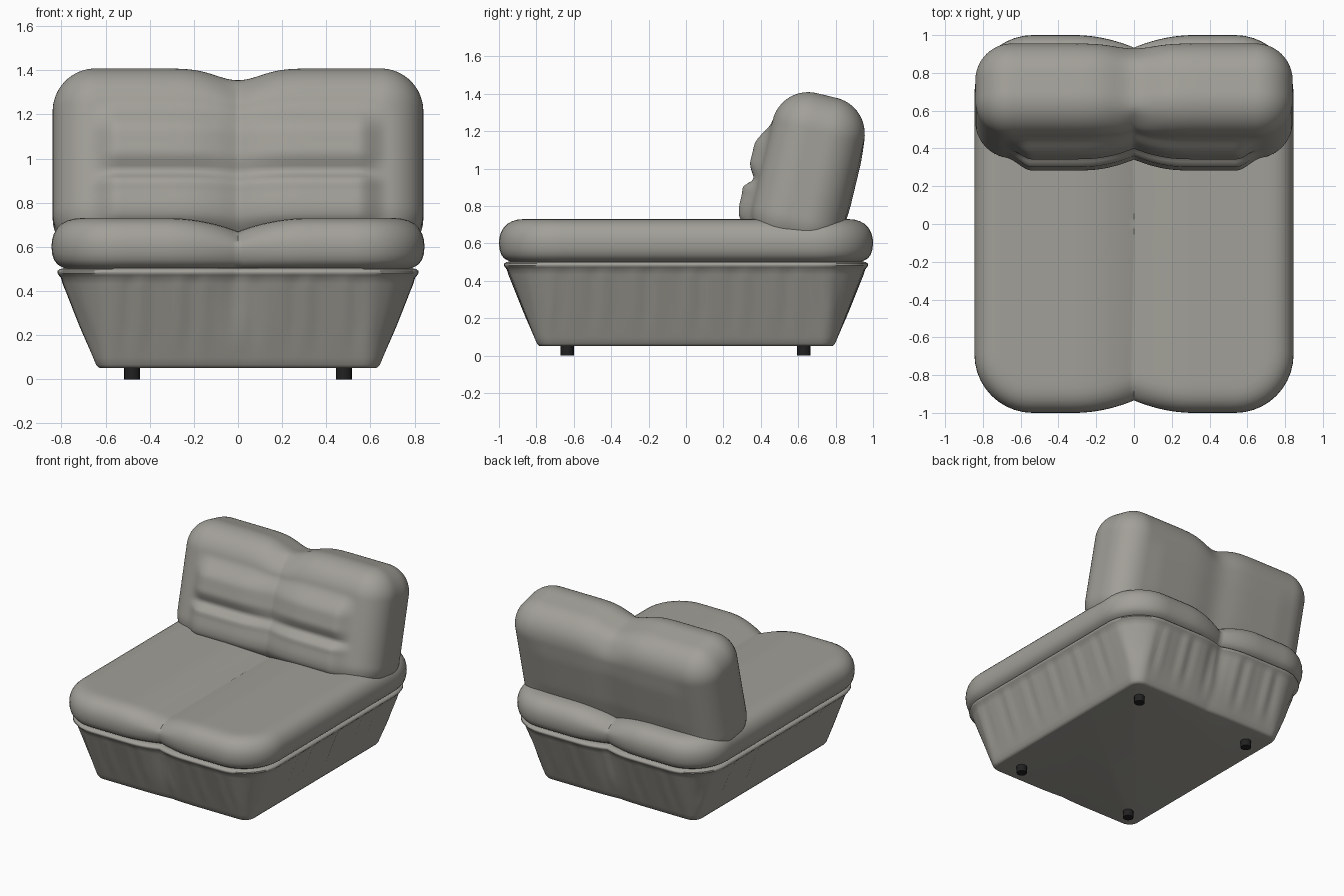
import bpy, bmesh, math
from mathutils import Vector, Matrix

if "Cube" in bpy.data.objects:
    bpy.data.objects.remove(bpy.data.objects["Cube"])


def material(name, rgb):
    m = bpy.data.materials.new(name)
    m.diffuse_color = (*rgb, 1)
    m.use_nodes = True
    m.node_tree.nodes["Principled BSDF"].inputs["Base Color"].default_value = m.diffuse_color
    return m


FABRIC = material("warm grey fabric", (0.36, 0.35, 0.315))
BLACK = material("black plastic", (0.015, 0.015, 0.015))


def finish(name, bm, mat, angle=50):
    bmesh.ops.recalc_face_normals(bm, faces=bm.faces)
    me = bpy.data.meshes.new(name)
    bm.to_mesh(me)
    bm.free()
    me.materials.append(mat)
    ob = bpy.data.objects.new(name, me)
    bpy.context.collection.objects.link(ob)
    bpy.ops.object.select_all(action='DESELECT')
    ob.select_set(True)
    bpy.context.view_layer.objects.active = ob
    bpy.ops.object.shade_smooth_by_angle(angle=math.radians(angle))
    return ob


def smooth(a, b, t):
    t = min(max((t - a) / (b - a), 0), 1)
    return t * t * (3 - 2 * t)


def cusp(x, width=0.32):
    return max(0, 1 - abs(x) / width) ** 2


def ring(hx, hy, r, n=48, k=10):
    """Rounded rectangle as (position, outward normal) pairs."""
    pts = []
    corners = [(1, -1, -90), (1, 1, 0), (-1, 1, 90), (-1, -1, 180)]
    for i, (sx, sy, a0) in enumerate(corners):
        c = Vector((sx * (hx - r), sy * (hy - r)))
        for j in range(k + 1):
            a = math.radians(a0 + 90 * j / k)
            d = Vector((math.cos(a), math.sin(a)))
            pts.append((c + r * d, d))
        end, d = pts[-1]
        nx, ny, _ = corners[(i + 1) % 4]
        start = Vector((nx * (hx - r), ny * (hy - r))) + r * d
        pts += [(end.lerp(start, j / n), d) for j in range(1, n)]
    return pts


def loft(name, rows, shape):
    """Skin rings (half width, half depth, radius, z, scale), then close both ends."""
    bm = bmesh.new()
    loops = []
    for hx, hy, r, z, s in rows:
        loops.append([bm.verts.new(shape(p * s, d, z)) for p, d in ring(hx, hy, r)])
    for a, b in zip(loops, loops[1:]):
        for i in range(len(a)):
            j = (i + 1) % len(a)
            bm.faces.new((a[i], a[j], b[j], b[i]))
    bm.faces.new(loops[0])
    bm.faces.new(loops[-1])
    bmesh.ops.remove_doubles(bm, verts=bm.verts, dist=1e-5)
    return finish(name, bm, FABRIC)


EXTRA = 0.155  # depth beyond width

# Tapered base with soft vertical folds and a piped rim
def base_shape(p, d, z):
    t = (z - 0.05) / 0.43
    fold = smooth(0.05, 0.5, t) * (1 - smooth(0.9, 1.0, t))
    u = p.y if abs(d.x) > 0.7 else p.x
    wave = math.sin(u * 42 + 1) * 0.6 + math.sin(u * 67) * 0.4
    q = p + d * (0.006 * fold * wave)
    q.y *= 1 - (0.012 + 0.03 * smooth(0.2, 1, t)) * cusp(q.x, 0.22)
    return (q.x, q.y, z)


rows = [(0.62, 0.62 + EXTRA, 0.06, 0.05, 1), (0.632, 0.632 + EXTRA, 0.07, 0.053, 1),
        (0.643, 0.643 + EXTRA, 0.08, 0.066, 1)]
for i in range(1, 15):
    t = i / 14
    w = 0.645 + 0.155 * t
    rows.append((w, w + EXTRA, 0.08 + 0.19 * t, 0.07 + 0.39 * t, 1))
for w, z in ((0.812, 0.472), (0.819, 0.482), (0.818, 0.491), (0.808, 0.499), (0.79, 0.503)):
    rows.append((w, w + EXTRA, 0.28, z, 1))
loft("base", rows, base_shape)

# Seat cushion, pinched along its centre seam
def seat_shape(p, d, z):
    c = cusp(p.x)
    return (p.x, p.y * (1 - 0.066 * c), z - 0.06 * c * smooth(0.56, 0.72, z))


rows = []
for w, z in ((0.77, 0.495), (0.797, 0.508), (0.818, 0.52), (0.833, 0.54), (0.842, 0.567),
             (0.845, 0.6), (0.843, 0.63), (0.835, 0.658), (0.82, 0.684), (0.8, 0.704),
             (0.775, 0.718), (0.745, 0.727), (0.71, 0.73)):
    rows.append((w, w + EXTRA, 0.31 - (0.845 - w), z, 1))
w, d, r, z, _ = rows[-1]
rows += [(w, d, r, z, 1 - i / 24) for i in range(1, 24)] + [(w, d, r, z, 0.004)]
loft("seat_cushion", rows, seat_shape)

# Backrest cushion: rounded box with padded panels, leaning back
H = Vector((0.84, 0.25, 0.43))
R = 0.195
LEAN = Matrix.Translation((0, 0.652, 0.972)) @ Matrix.Rotation(-math.radians(13.5), 4, 'X')


def back_shape(p):
    inner = Vector([max(-h + R, min(h - R, v)) for v, h in zip(p, H)])
    q = inner + (p - inner).normalized() * R
    x, v = q.x, q.z
    dip = math.exp(-(x / 0.14) ** 2)
    seam = cusp(x, 0.1)
    if q.y < 0:  # two front pads split by a horizontal crease
        window = 1 - smooth(0.54, 0.68, abs(x))
        upper = smooth(-0.11, 0.0, v) * (1 - smooth(0.08, 0.24, v))
        lower = smooth(-0.46, -0.3, v) * (1 - smooth(-0.16, -0.085, v))
        pad = 0.065 * upper + 0.068 * lower + 0.02 * (1 - smooth(0.0, 0.1, abs(v + 0.09)))
        front = smooth(0.1, 0.24, -q.y)
        q.y -= front * (window * pad * (1 - 0.35 * dip) - 0.018 * dip - 0.018 * seam)
    else:  # gently padded rear
        rear = smooth(0.1, 0.24, q.y)
        pad = 0.012 * (1 - smooth(0.5, 0.7, abs(x))) * (1 - smooth(0.1, 0.3, abs(v)))
        q.y += rear * (pad - 0.02 * dip)
    q.z -= 0.055 * dip * smooth(0.1, 0.4, v)
    return LEAN @ q


def grid_side(bm, axis, sign):
    """One box side as a grid, with even counts so a seam falls on x = 0."""
    a, b = [i for i in range(3) if i != axis]
    count = (96, 24, 48)
    grid = []
    for i in range(count[a] + 1):
        row = []
        for j in range(count[b] + 1):
            p = Vector((0, 0, 0))
            p[axis] = sign * H[axis]
            p[a] = H[a] * (2 * i / count[a] - 1)
            p[b] = H[b] * (2 * j / count[b] - 1)
            row.append(bm.verts.new(back_shape(p)))
        grid.append(row)
    for r0, r1 in zip(grid, grid[1:]):
        for j in range(len(r0) - 1):
            bm.faces.new((r0[j], r1[j], r1[j + 1], r0[j + 1]))


bm = bmesh.new()
for axis in range(3):
    for sign in (-1, 1):
        grid_side(bm, axis, sign)
bmesh.ops.remove_doubles(bm, verts=bm.verts, dist=1e-4)
finish("backrest_cushion", bm, FABRIC, 70)

# Four short round feet
for sx, side in ((-1, "left"), (1, "right")):
    for y, end in ((-0.635, "front"), (0.63, "back")):
        bm = bmesh.new()
        bmesh.ops.create_cone(bm, cap_ends=True, segments=16, radius1=0.036, radius2=0.036,
                              depth=0.06, matrix=Matrix.Translation((sx * 0.48, y, 0.03)))
        finish(f"{end}_{side}_foot", bm, BLACK)
